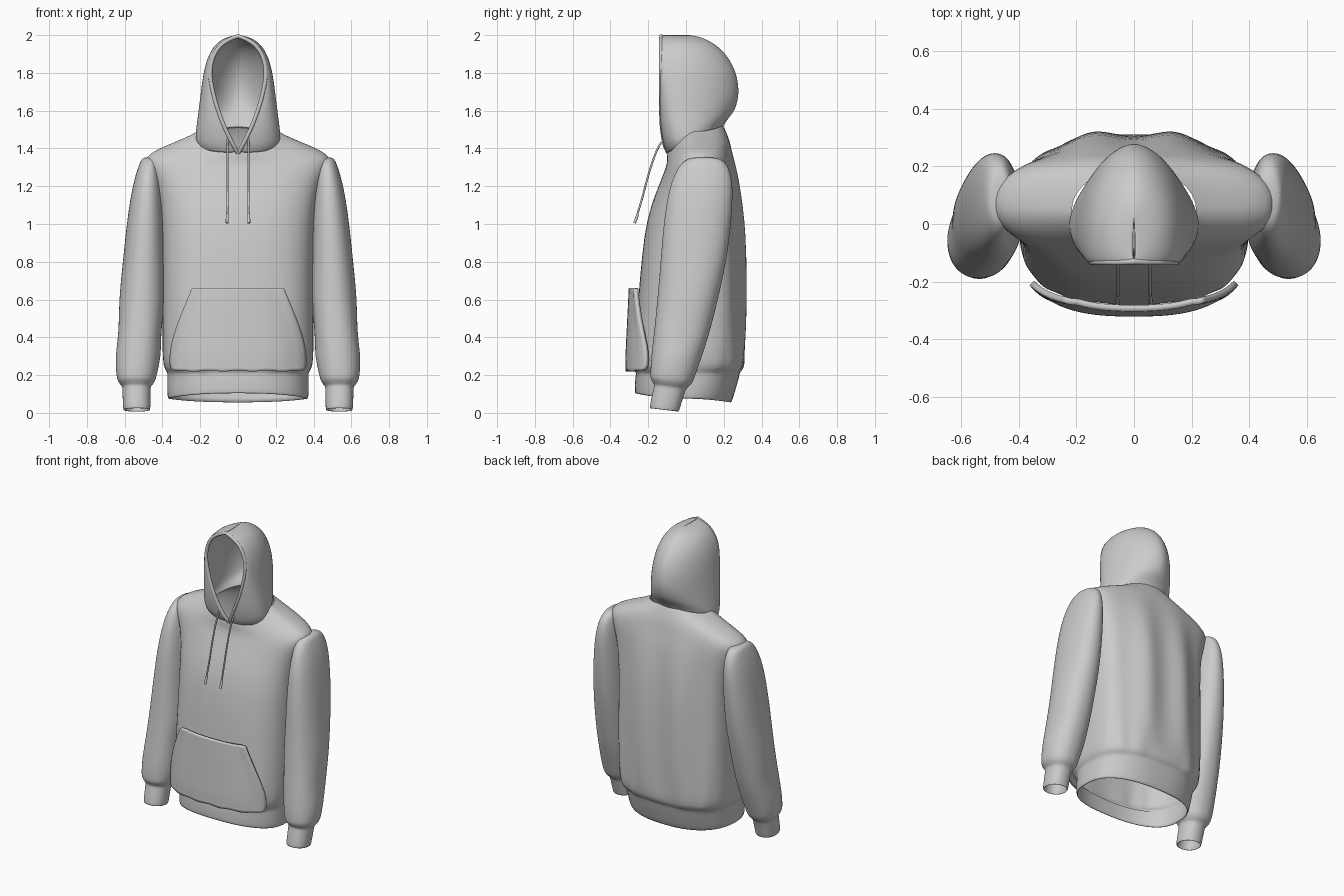
import bpy, bmesh
from math import sin, cos, pi


def spow(v, e):
    return abs(v) ** e * (1 if v >= 0 else -1)


def loft(name, rings, closed=True, cap=False, levels=2):
    """Skin a list of equal-length point rings into a smooth surface."""
    bm = bmesh.new()
    rows = [[bm.verts.new(p) for p in r] for r in rings]
    n = len(rows[0])
    for a, b in zip(rows, rows[1:]):
        for i in range(n if closed else n - 1):
            j = (i + 1) % n
            bm.faces.new((a[i], a[j], b[j], b[i]))
    if cap:
        bm.faces.new(rows[-1])
    bmesh.ops.recalc_face_normals(bm, faces=bm.faces)
    me = bpy.data.meshes.new(name)
    bm.to_mesh(me)
    bm.free()
    for p in me.polygons:
        p.use_smooth = True
    ob = bpy.data.objects.new(name, me)
    bpy.context.collection.objects.link(ob)
    if levels:
        m = ob.modifiers.new("smooth", 'SUBSURF')
        m.levels = m.render_levels = levels
    return ob


def tube(name, pts, radius):
    cu = bpy.data.curves.new(name, 'CURVE')
    cu.dimensions = '3D'
    cu.bevel_depth = radius
    cu.bevel_resolution = 3
    cu.use_fill_caps = True
    sp = cu.splines.new('NURBS')
    sp.points.add(len(pts) - 1)
    for q, p in zip(sp.points, pts):
        q.co = (*p, 1)
    sp.use_endpoint_u = True
    sp.order_u = 3
    ob = bpy.data.objects.new(name, cu)
    bpy.context.collection.objects.link(ob)
    return ob


# torso: half width, front y, back y, z at front / side / back, squareness
def torso_ring(hw, yf, yb, zf, zs, zb, n, count=64):
    mid, out = (yf + yb) / 2, []
    for i in range(count):
        a = 2 * pi * i / count
        x = hw * spow(cos(a), 2 / n)
        s = spow(sin(a), 2 / n)
        y = mid + (yb - yf) / 2 * s
        z = zs + ((zb if s > 0 else zf) - zs) * s * s
        # hanging folds down the back, gathers above the hem
        fade = max(0, min(1, (zs - .2) / .3, (1.42 - zs) / .4))
        if s > 0:
            y -= .016 * cos(2 * pi * x / .27) * fade * s
        if .22 < zs < .3:
            y += .006 * cos(a * 16) * s
        out.append((x, y, z))
    return out


torso = [
    (.375, -.255, .265, .20, .20, .20, 2.5),
    (.36, -.262, .228, .105, .075, .055, 2.4),
    (.37, -.27, .238, .10, .07, .05, 2.4),
    (.375, -.272, .25, .12, .10, .08, 2.4),
    (.375, -.268, .285, .20, .20, .20, 2.5),
    (.372, -.262, .284, .21, .212, .215, 2.6),
    (.39, -.28, .305, .235, .235, .235, 2.8),
    (.40, -.282, .31, .28, .28, .28, 2.9),
    (.40, -.265, .313, .45, .45, .45, 2.9),
    (.40, -.245, .314, .70, .70, .70, 2.8),
    (.40, -.222, .308, .95, .95, .95, 2.7),
    (.41, -.185, .295, 1.10, 1.10, 1.10, 2.6),
    (.44, -.145, .275, 1.20, 1.22, 1.25, 2.5),
    (.485, -.118, .257, 1.27, 1.31, 1.33, 2.4),
    (.49, -.106, .245, 1.30, 1.355, 1.38, 2.3),
    (.43, -.10, .235, 1.33, 1.395, 1.43, 2.2),
    (.33, -.10, .22, 1.35, 1.435, 1.47, 2.1),
    (.25, -.10, .205, 1.37, 1.47, 1.505, 2),
    (.215, -.095, .195, 1.385, 1.49, 1.52, 2)]
loft("torso", [torso_ring(*r) for r in torso], levels=1)

# sleeves with cuffs: z, inner x, outer x, front y, back y
sleeve = [
    (.13, .48, .595, -.15, -.015), (.015, .472, .60, -.185, -.045),
    (.013, .465, .607, -.192, -.038), (.04, .463, .61, -.19, -.03),
    (.13, .463, .612, -.17, -.003), (.14, .462, .613, -.168, .003),
    (.165, .438, .637, -.187, .033), (.20, .43, .645, -.19, .05),
    (.30, .412, .645, -.185, .085), (.42, .402, .638, -.17, .125),
    (.60, .39, .626, -.152, .17), (.80, .388, .61, -.135, .215),
    (1.0, .39, .59, -.12, .24), (1.17, .40, .565, -.095, .25),
    (1.27, .41, .54, -.06, .24), (1.33, .42, .518, -.02, .21),
    (1.355, .43, .503, .03, .16)]
rings = []
for k, (z, x0, x1, y0, y1) in enumerate(sleeve):
    tilt = .12 if z < .2 else 0
    ring = []
    for i in range(28):
        a = 2 * pi * i / 28
        # soft creases on the inside of the elbow and forearm
        crease = .007 * sin(k * 2.6 + 2 * a) if .25 < z < .7 else 0
        y = (y0 + y1) / 2 + (y1 - y0) / 2 * spow(sin(a), .9)
        ring.append(((x0 + x1) / 2 + ((x1 - x0) / 2 + crease) * spow(cos(a), .9), y,
                     z - tilt * (y - (y0 + y1) / 2)))
    rings.append(ring)
ob = loft("sleeves", rings, cap=True)
ob.modifiers.new("mirror", 'MIRROR')

# hood: z, opening half width, half width, front y, back y, tilt
hood = [
    (1.445, .002, .218, -.10, .195, .45), (1.475, .018, .226, -.115, .212, .42),
    (1.51, .042, .224, -.125, .238, .34), (1.56, .075, .217, -.135, .26, .22),
    (1.64, .113, .205, -.138, .278, .10), (1.72, .137, .195, -.138, .28, .03),
    (1.80, .150, .183, -.138, .267, 0), (1.88, .136, .163, -.138, .228, 0),
    (1.94, .102, .130, -.138, .172, 0), (1.975, .052, .09, -.138, .115, 0),
    (1.994, .004, .045, -.136, .06, 0), (2.0, .001, .004, -.134, .02, 0)]
rings, edge = [], []
for z, o, w, yf, yb, tilt in hood:
    ym = yf + min(.11, (yb - yf) * .4)
    half = []
    for i in range(7):
        a = pi / 2 * i / 6
        half.append((o + (w - o) * sin(a) ** .8, ym - (ym - yf) * cos(a) ** .9))
    for i in range(1, 11):
        a = pi / 2 * i / 10
        half.append((w * max(0, cos(a)) ** 1.12, ym + (yb - ym) * sin(a) ** 1.1))
    half[-1] = (0, yb)
    pts = half + [(-x, y) for x, y in half[-2::-1]]
    rings.append([(x, y, z + tilt * (y - .05)) for x, y in pts])
    edge.append((o, yf - .002, z + tilt * (yf - .05)))
ob = loft("hood", rings, closed=False)
m = ob.modifiers.new("thickness", 'SOLIDIFY')
m.thickness = .012
m.offset = -1

# rolled rim around the hood opening
edge = [(x, y + .008, z) for x, y, z in edge[:-1]]
tube("hood_rim", edge + [(-x, y, z) for x, y, z in edge[::-1]], .011)

# drawstrings with tips
for side, s in (("left", -1), ("right", 1)):
    x = .055 * s
    tube(side + "_drawstring", [(x, -.115, 1.45), (x, -.145, 1.42), (x, -.195, 1.28),
                                (x, -.235, 1.12), (x * 1.05, -.268, 1.02)], .0055)
    tube(side + "_drawstring_tip", [(x * 1.03, -.256, 1.05), (x * 1.04, -.263, 1.03),
                                    (x * 1.06, -.272, 1.005)], .0075)

# front pocket: half width narrows along the slanted hand openings
profile = [(.222, .345), (.25, .355), (.30, .355), (.35, .35), (.41, .335), (.48, .312),
           (.55, .285), (.61, .26), (.64, .248), (.66, .242)]
rings = []
for z, w in profile:
    row = []
    for i in range(25):
        u = -1 + i / 12
        x = u * w
        front = .015 - (.297 - .05 * max(0, z - .3)) * (1 - (abs(x) / .40) ** 3) ** (1 / 3)
        puff = .012 + .016 * (1 - u * u) + (.008 if abs(u) > .9 else 0)
        row.append((x, front - puff, z + .004 * cos(u * 14) * (z < .24)))
    rings.append(row)
ob = loft("front_pocket", rings, closed=False, levels=1)
m = ob.modifiers.new("thickness", 'SOLIDIFY')
m.thickness = .022
m.offset = 0
